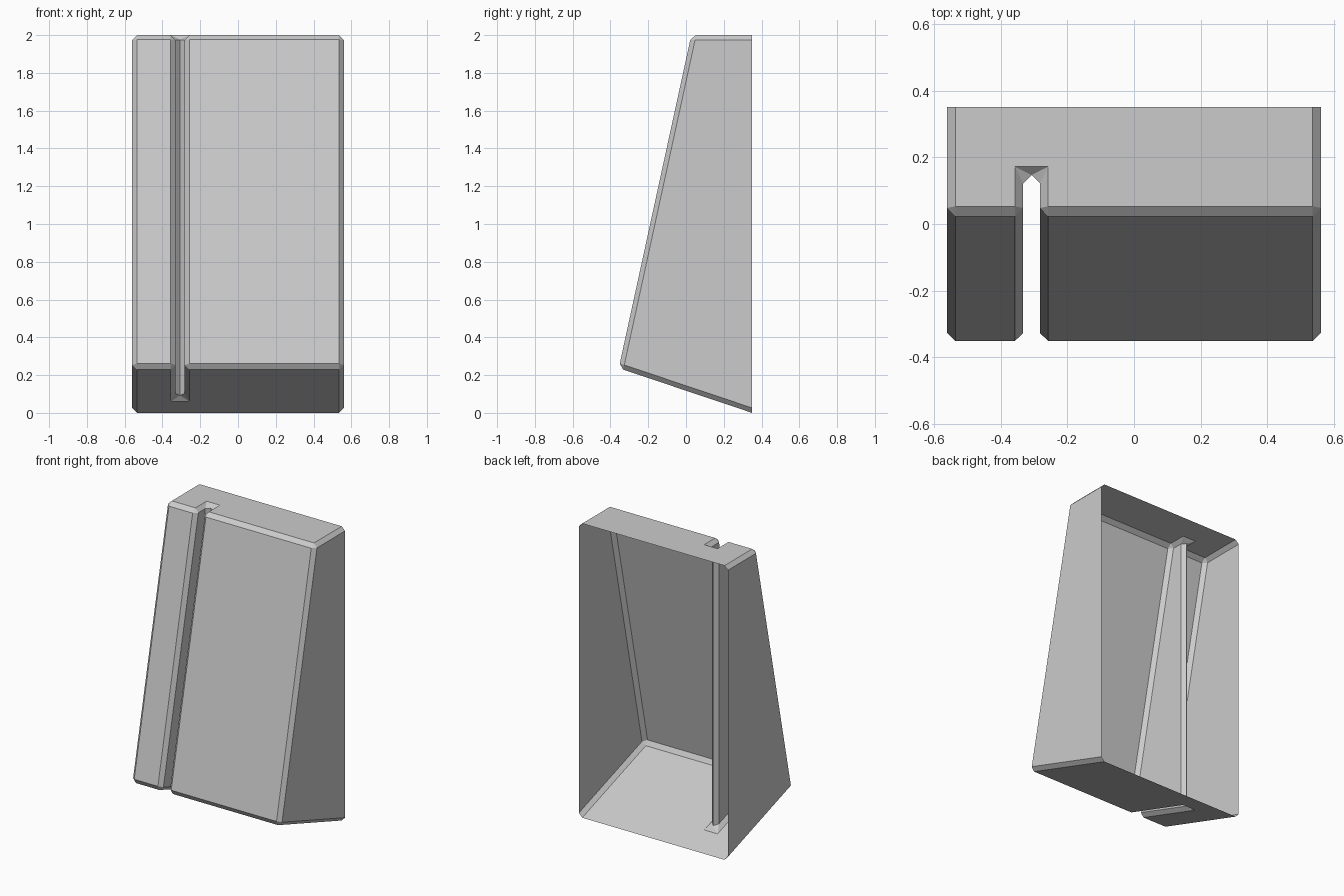
import bpy, bmesh

if "Cube" in bpy.data.objects:
    bpy.data.objects.remove(bpy.data.objects["Cube"])

HALF_W, BACK, FLOOR = 0.56, 0.35, 0.147   # half width, open back, slot floor
S0, S1 = -0.332, -0.282                   # slot walls
TOP_Y, LOW_Y, LOW_Z = 0.028, -0.356, 0.237
BEVEL = (S1 - S0) / 2

# Plan outline shared by the top and the sloping underside
def outline(front):
    return [(-HALF_W, BACK), (-HALF_W, front), (S0, front), (S0, FLOOR),
            (S1, FLOOR), (S1, front), (HALF_W, front), (HALF_W, BACK)]

def underside_z(y):
    return LOW_Z * (BACK - y) / (BACK - LOW_Y)

bm = bmesh.new()
top = [bm.verts.new((x, y, 2.0)) for x, y in outline(TOP_Y)]
low = [bm.verts.new((x, y, underside_z(y))) for x, y in outline(LOW_Y)]
bm.faces.new(top)
bm.faces.new(low[::-1])
n = len(top)
for i in range(n):
    j = (i + 1) % n
    bm.faces.new((top[i], low[i], low[j], top[j]))
bmesh.ops.recalc_face_normals(bm, faces=bm.faces[:])

# Chamfer every edge except the rim of the open back
edges = [e for e in bm.edges
         if not all(abs(v.co.y - BACK) < 1e-5 for v in e.verts)
         ]
bmesh.ops.bevel(bm, geom=edges, offset=BEVEL, offset_type='OFFSET', segments=1,
                profile=0.5, affect='EDGES', clamp_overlap=True)
bmesh.ops.remove_doubles(bm, verts=bm.verts[:], dist=0.0005)

# Open the back
back = [f for f in bm.faces if all(abs(v.co.y - BACK) < 1e-4 for v in f.verts)]
bmesh.ops.delete(bm, geom=back, context='FACES')

mesh = bpy.data.meshes.new("slotted_cover")
bm.to_mesh(mesh)
bm.free()
cover = bpy.data.objects.new("slotted_cover", mesh)
bpy.context.collection.objects.link(cover)
